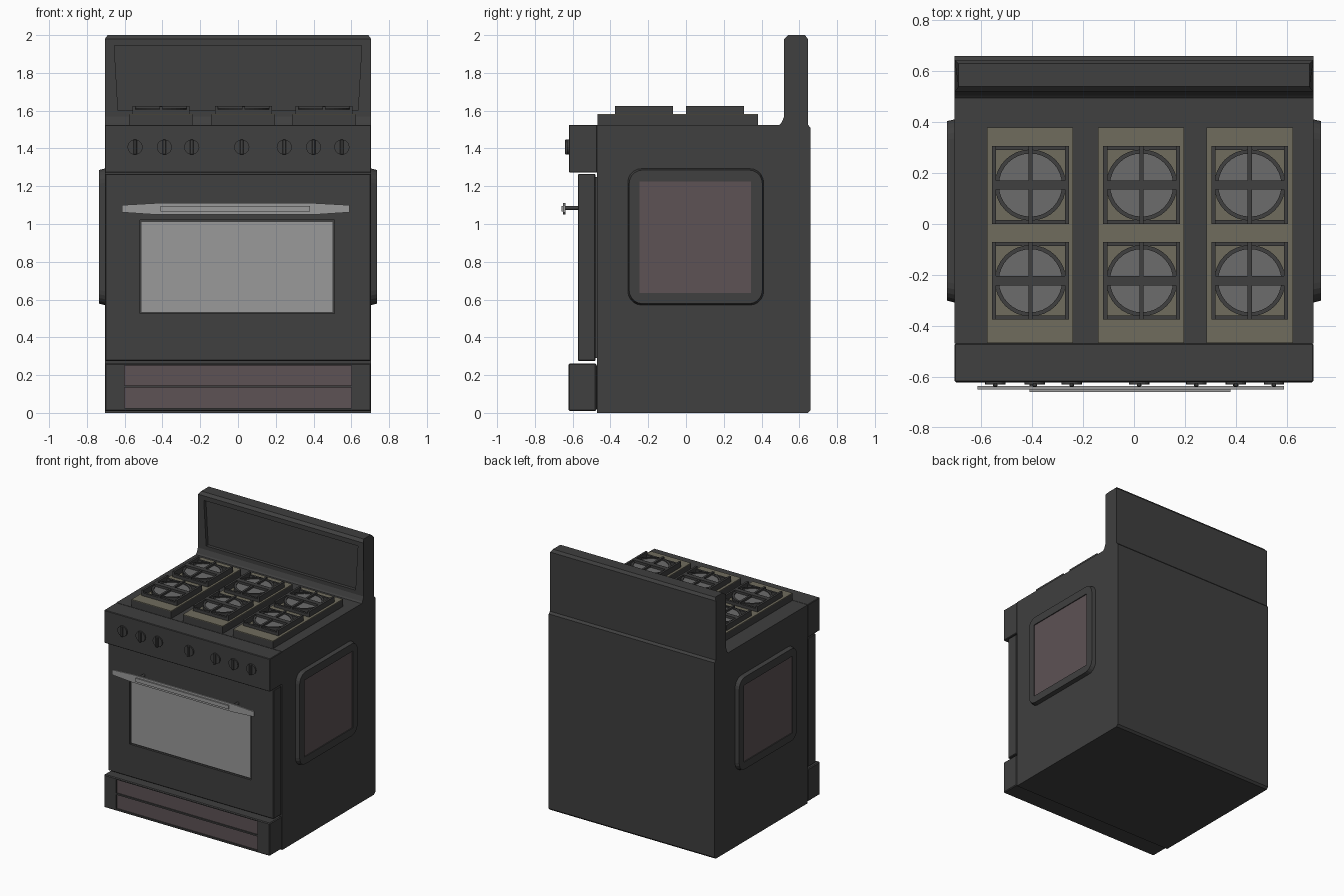
import bpy, bmesh, math
from mathutils import Vector

if "Cube" in bpy.data.objects:
    bpy.data.objects.remove(bpy.data.objects["Cube"])


def mat(name, rgb):
    m = bpy.data.materials.new(name)
    m.diffuse_color = (*rgb, 1)
    m.use_nodes = True
    m.node_tree.nodes["Principled BSDF"].inputs["Base Color"].default_value = m.diffuse_color
    return m


DARK = mat("dark_enamel", (0.05, 0.05, 0.05))
BROWN = mat("brown_panel", (0.11, 0.085, 0.09))
OLIVE = mat("olive_plate", (0.16, 0.15, 0.11))
DISC = mat("burner_grey", (0.15, 0.15, 0.15))
GLASS = mat("glass_grey", (0.32, 0.32, 0.32))
STEEL = mat("steel", (0.33, 0.33, 0.33))


def finish(bm, name, m):
    bmesh.ops.recalc_face_normals(bm, faces=bm.faces)
    me = bpy.data.meshes.new(name)
    bm.to_mesh(me)
    bm.free()
    me.materials.append(m)
    ob = bpy.data.objects.new(name, me)
    bpy.context.collection.objects.link(ob)
    return ob


def box(name, x, y, z, m=DARK, bevel=0):
    bm = bmesh.new()
    bmesh.ops.create_cube(bm, size=1)
    for v in bm.verts:
        v.co = [(a + b) / 2 + c * (b - a) for (a, b), c in zip((x, y, z), v.co)]
    if bevel:
        bmesh.ops.bevel(bm, geom=bm.edges[:], offset=bevel, segments=1, affect='EDGES')
    return finish(bm, name, m)


def prism(name, pts, axis, a, b, m=DARK):
    """Extrude a 2D outline from a to b along the given axis."""
    bm = bmesh.new()

    def at(p, t):
        c = list(p)
        c.insert(axis, t)
        return bm.verts.new(c)
    lo, hi = [at(p, a) for p in pts], [at(p, b) for p in pts]
    n = len(pts)
    bm.faces.new(lo)
    bm.faces.new(hi)
    for i in range(n):
        bm.faces.new((lo[i], lo[(i + 1) % n], hi[(i + 1) % n], hi[i]))
    return finish(bm, name, m)


def circle(cx, cy, r, n=32):
    return [(cx + r * math.cos(2 * math.pi * i / n), cy + r * math.sin(2 * math.pi * i / n))
            for i in range(n)]


def rounded(x0, x1, y0, y1, r, n=5):
    pts = []
    for k, (cx, cy) in enumerate(((x1 - r, y1 - r), (x0 + r, y1 - r),
                                  (x0 + r, y0 + r), (x1 - r, y0 + r))):
        for i in range(n + 1):
            t = math.pi / 2 * (k + i / n)
            pts.append((cx + r * math.cos(t), cy + r * math.sin(t)))
    return pts


def cut(ob, cutter):
    mod = ob.modifiers.new("recess", 'BOOLEAN')
    mod.operation, mod.object, mod.solver = 'DIFFERENCE', cutter, 'EXACT'
    bpy.context.view_layer.objects.active = ob
    bpy.ops.object.modifier_apply(modifier=mod.name)
    bpy.data.objects.remove(cutter, do_unlink=True)


def ring(name, cx, cy, r0, r1, z0, z1):
    ob = prism(name, circle(cx, cy, r1), 2, z0, z1)
    cut(ob, prism("ring_cutter", circle(cx, cy, r0), 2, z0 - .1, z1 + .1))
    return ob


# Body, control panel and hob lip
prism("body", [(-.47, 0), (.645, 0), (.66, .015), (.66, 1.51), (.645, 1.525), (-.47, 1.525)],
      0, -.705, .705)
box("control_panel", (-.705, .705), (-.62, -.47), (1.272, 1.525), bevel=.004)

# Backsplash with flared foot, bevelled rim and recessed front
splash = prism("backsplash", [(.645, 1.50), (.49, 1.52), (.505, 1.535), (.52, 1.57), (.52, 1.98),
                              (.54, 2.0), (.63, 2.0), (.645, 1.98)], 0, -.705, .705)
for v in splash.data.vertices:
    if v.co.z > 1.99:
        v.co.x *= .69 / .705
cut(splash, prism("splash_cutter", [(-.635, 1.60), (.635, 1.60), (.655, 1.945), (-.655, 1.945)],
                  1, .45, .545))

# Oven door and window
door = box("oven_door", (-.703, .703), (-.572, -.48), (.275, 1.265), bevel=.004)
cut(door, box("window_cutter", (-.52, .51), (-.7, -.555), (.525, 1.02)))
box("door_window", (-.51, .50), (-.562, -.55), (.535, 1.01), GLASS)
box("door_seal", (-.66, .66), (-.485, -.465), (.29, 1.25))

# Door handle
prism("door_handle", [(-.615, 1.062), (-.44, 1.05), (.41, 1.05), (.59, 1.062),
                      (.59, 1.10), (.41, 1.11), (-.44, 1.11), (-.615, 1.10)],
      1, -.65, -.637, STEEL)
box("handle_strip", (-.41, .38), (-.66, -.648), (1.067, 1.095), STEEL)
for x in (-.40, .40):
    prism("handle_post", circle(x, 1.085, .011, 12), 1, -.64, -.565)

# Bottom drawer with two recessed panels
drawer = box("drawer", (-.705, .705), (-.622, -.475), (.01, .262), bevel=.006)
for z0, z1 in ((.027, .134), (.146, .25)):
    cut(drawer, box("drawer_cutter", (-.6, .6), (-.7, -.61), (z0, z1)))
    box("drawer_panel", (-.6, .6), (-.614, -.6), (z0, z1), BROWN)
box("drawer_link", (-.68, .68), (-.48, -.465), (.02, .25))

# Control knobs
for x in (-.545, -.39, -.245, .02, .245, .40, .55):
    prism("knob", circle(x, 1.407, .04, 20), 1, -.63, -.61)
    box("knob_grip", (x - .009, x + .009), (-.64, -.625), (1.367, 1.447), bevel=.003)

# Side panels with rounded bevelled frames
for s in (-1, 1):
    frame = prism("side_frame", rounded(-.312, .415, .567, 1.297, .075), 0, s * .69, s * .735)
    for v in frame.data.vertices:
        if abs(v.co.x) > .72:
            v.co.y = .0515 + (v.co.y - .0515) * .97
            v.co.z = .932 + (v.co.z - .932) * .97
    lo, hi = sorted((s * .725, s * .80))
    cut(frame, box("side_cutter", (lo, hi), (-.245, .345), (.635, 1.225)))
    lo, hi = sorted((s * .715, s * .728))
    box("side_panel", (lo, hi), (-.245, .345), (.635, 1.225), BROWN)

# Hob plates, burners and grates
for x0, x1, cx in ((-.577, -.24, -.407), (-.142, .197, .03), (.285, .625, .455)):
    box("hob_plate_base", (x0, x1), (-.468, .38), (1.52, 1.578))
    box("hob_plate_top", (x0, x1), (-.468, .38), (1.578, 1.583), OLIVE)
    for cy in (-.223, .153):
        a, b, w = .151, .153, .016
        prism("burner_disc", circle(cx, cy, .128), 2, 1.58, 1.607, DISC)
        ring("burner_ring", cx, cy, .124, .14, 1.58, 1.613)
        for s in (-1, 1):
            lo, hi = sorted((s * a, s * (a - w)))
            box("grate_side", (cx + lo, cx + hi), (cy - b, cy + b), (1.58, 1.625))
            lo, hi = sorted((s * b, s * (b - w)))
            box("grate_end", (cx - a, cx + a), (cy + lo, cy + hi), (1.58, 1.606))
        box("grate_cross_bar", (cx - a, cx + a), (cy - .018, cy + .018), (1.604, 1.625))
        box("grate_long_bar", (cx - .008, cx + .008), (cy - b, cy + b), (1.604, 1.622))
